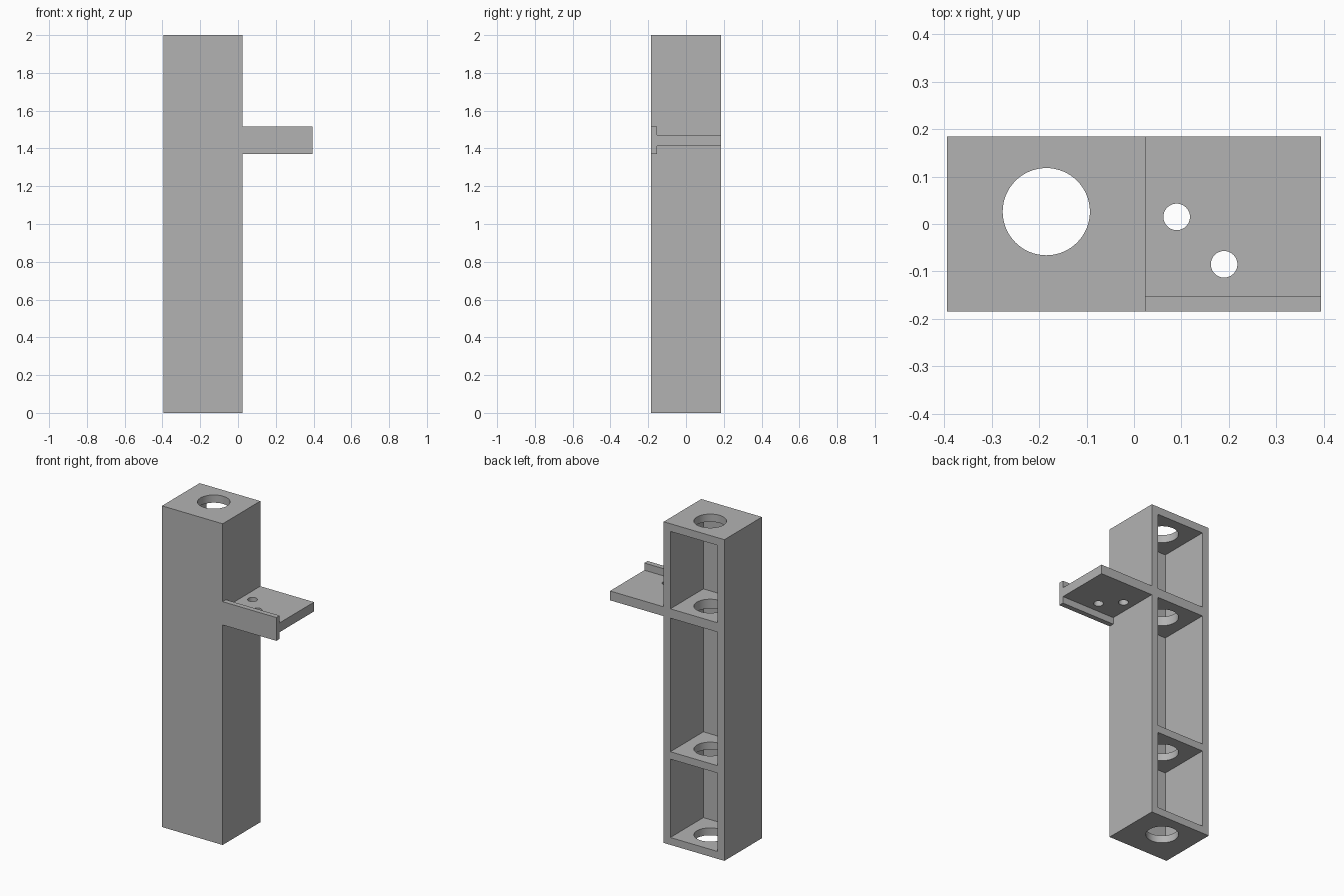
import bpy
import bmesh
from math import radians

if "Cube" in bpy.data.objects:
    bpy.data.objects.remove(bpy.data.objects["Cube"], do_unlink=True)

grey = bpy.data.materials.new("light_grey")
grey.use_nodes = True
GREY = (0.45, 0.45, 0.45, 1)
grey.diffuse_color = GREY
grey.node_tree.nodes["Principled BSDF"].inputs["Base Color"].default_value = GREY

# Main dimensions
LEFT, RIGHT = -0.394, 0.024
FRONT, BACK = -0.185, 0.185
WALL, FRONT_WALL = 0.046, 0.045
HEIGHT = 2.0
ARM_END = 0.394


def prism(name, outline, x0, x1):
    """Extrude a (y, z) outline along x."""
    bm = bmesh.new()
    face = bm.faces.new([bm.verts.new((x0, y, z)) for y, z in outline])
    out = bmesh.ops.extrude_face_region(bm, geom=[face])
    moved = [g for g in out["geom"] if isinstance(g, bmesh.types.BMVert)]
    bmesh.ops.translate(bm, verts=moved, vec=(x1 - x0, 0, 0))
    bmesh.ops.recalc_face_normals(bm, faces=bm.faces)
    mesh = bpy.data.meshes.new(name)
    bm.to_mesh(mesh)
    bm.free()
    mesh.materials.append(grey)
    obj = bpy.data.objects.new(name, mesh)
    bpy.context.collection.objects.link(obj)
    return obj


def box(name, x0, x1, y0, y1, z0, z1):
    return prism(name, [(y0, z0), (y1, z0), (y1, z1), (y0, z1)], x0, x1)


def rod(name, x, y, radius, z0, z1):
    bpy.ops.mesh.primitive_cylinder_add(vertices=64, radius=radius, depth=z1 - z0,
                                        location=(x, y, (z0 + z1) / 2))
    obj = bpy.context.object
    obj.name = name
    obj.data.materials.append(grey)
    return obj


def activate(obj):
    bpy.ops.object.select_all(action='DESELECT')
    obj.select_set(True)
    bpy.context.view_layer.objects.active = obj


def cut(target, cutter):
    cutter.hide_render = True
    mod = target.modifiers.new("cut", 'BOOLEAN')
    mod.operation = 'DIFFERENCE'
    mod.solver = 'EXACT'
    mod.object = cutter
    activate(target)
    bpy.ops.object.modifier_apply(modifier=mod.name)
    bpy.data.objects.remove(cutter, do_unlink=True)


# Column with three compartments open to the back
column = box("column", LEFT, RIGHT, FRONT, BACK, 0, HEIGHT)
for low, high in [(0.046, 0.534), (0.58, 1.412), (1.47, 1.952)]:
    cut(column, box("pocket_cutter", LEFT + WALL, RIGHT - WALL,
                    FRONT + FRONT_WALL, BACK + 0.1, low, high))

# Bore through the cap, shelves and base
cut(column, rod("bore_cutter", -0.185, 0.026, 0.092, -0.1, HEIGHT + 0.1))

# Side bracket: flat plate with an upright lip along the front
LIP = FRONT + 0.032
bracket = prism("side_bracket", [
    (FRONT, 1.37), (LIP, 1.37), (LIP, 1.412), (BACK, 1.412),
    (BACK, 1.47), (LIP, 1.47), (LIP, 1.515), (FRONT, 1.515)], RIGHT, ARM_END)
for x, y in [(0.09, 0.015), (0.19, -0.085)]:
    cut(bracket, rod("screw_hole_cutter", x, y, 0.028, 1.3, 1.6))

for part in (column, bracket):
    activate(part)
    bpy.ops.object.shade_smooth_by_angle(angle=radians(30))
